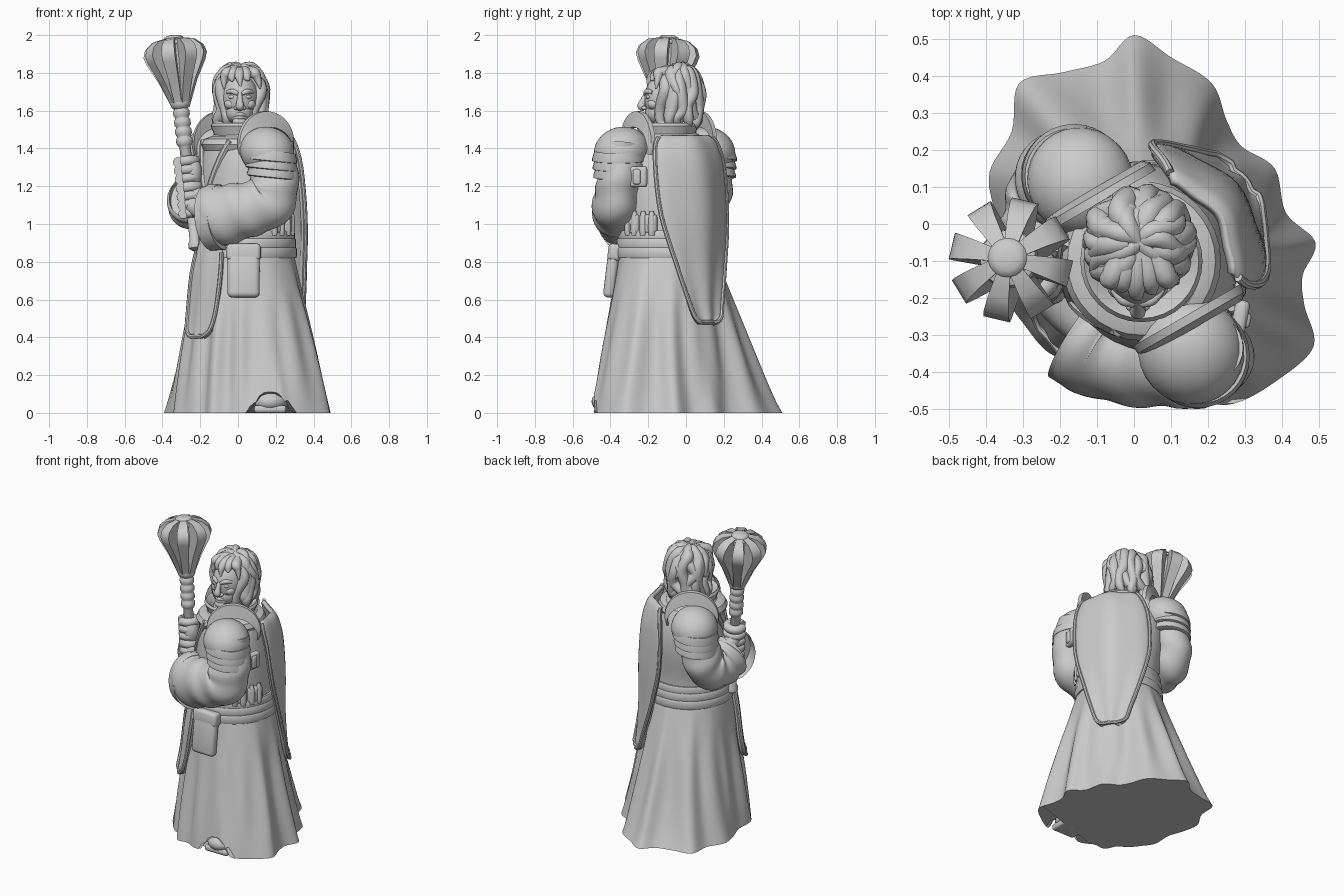
import bpy, bmesh, math, random
from math import sin, cos, pi, radians
from mathutils import Vector as V, Matrix

if "Cube" in bpy.data.objects:
    bpy.data.objects.remove(bpy.data.objects["Cube"])

random.seed(4)
LEFT = V((.5, -.866, 0))          # torso's left (body is twisted on the legs)
FACE = V((-.866, -.5, 0))         # direction the chest faces
WAIST = V((.04, -.1, 0))
Z = V((0, 0, 1))


def finish(name, bm):
    bmesh.ops.recalc_face_normals(bm, faces=bm.faces)
    me = bpy.data.meshes.new(name)
    bm.to_mesh(me)
    bm.free()
    ob = bpy.data.objects.new(name, me)
    bpy.context.collection.objects.link(ob)
    return ob


def loft(name, rings, closed=True, caps=True, hollow=0):
    bm = bmesh.new()
    vs = [[bm.verts.new(p) for p in r] for r in rings]
    n = len(vs[0])
    for a, b in zip(vs, vs[1:]):
        for i in range(n if closed else n - 1):
            j = (i + 1) % n
            bm.faces.new((a[i], a[j], b[j], b[i]))
    if caps:
        bm.faces.new(vs[0])
        end = bm.faces.new(vs[-1])
        if hollow:                # recessed sleeve opening
            d = (sum(rings[-2], V()) - sum(rings[-1], V())).normalized()
            bmesh.ops.inset_region(bm, faces=[end], thickness=.015)
            for v in end.verts:
                v.co += d * hollow
    return finish(name, bm)


def spline(pts, n, closed=False):
    out, m = [], len(pts)
    get = (lambda i: pts[i % m]) if closed else (lambda i: pts[max(0, min(m - 1, i))])
    for i in range(m if closed else m - 1):
        p = [get(i + k) for k in (-1, 0, 1, 2)]
        for s in range(n):
            t = s / n
            out.append([.5 * (2*b + (c-a)*t + (2*a-5*b+4*c-d)*t*t + (3*b-a-3*c+d)*t**3)
                        for a, b, c, d in zip(*p)])
    return out if closed else out + [list(pts[-1])]


def tube(name, pts, n=10, seg=5, ref=(0, 1, 0), flat=1, ripple=0, hollow=0):
    """Tube along (x, y, z, radius) points; ripple adds cloth folds."""
    path = spline(pts, seg)
    side, rings = V(ref), []
    for i, p in enumerate(path):
        a, b = path[max(0, i - 1)], path[min(len(path) - 1, i + 1)]
        t = (V(b[:3]) - V(a[:3])).normalized()
        side = (side - t * side.dot(t)).normalized()
        up = t.cross(side)
        ring = []
        for k in range(n):
            w = 2 * pi * k / n
            r = p[3] + ripple * sin(i * .8 + 2 * sin(w + .5))
            ring.append(V(p[:3]) + side * cos(w) * r * flat + up * sin(w) * r)
        rings.append(ring)
    return loft(name, rings, hollow=hollow)


def lathe(name, prof, M=Matrix(), n=32):
    return loft(name, [[M @ V((r * cos(2*pi*k/n), r * sin(2*pi*k/n), z)) for k in range(n)]
                       for r, z in prof])


def ball(name, loc, size, rot=0, tilt=0):
    bm = bmesh.new()
    M = Matrix.Translation(loc) @ Matrix.Rotation(rot, 4, 'Z') @ Matrix.Rotation(tilt, 4, 'Y')
    bmesh.ops.create_uvsphere(bm, u_segments=28, v_segments=16, radius=1,
                              matrix=M @ Matrix.Diagonal((*size, 1)))
    return finish(name, bm)


def box(name, loc, size, rot=0, tilt=0, bevel=.015):
    bm = bmesh.new()
    M = Matrix.Translation(loc) @ Matrix.Rotation(rot, 4, 'Z') @ Matrix.Rotation(tilt, 4, 'X')
    bmesh.ops.create_cube(bm, size=1, matrix=M @ Matrix.Diagonal((*size, 1)))
    bmesh.ops.bevel(bm, geom=bm.edges[:], offset=bevel, segments=3, profile=.5, affect='EDGES')
    return finish(name, bm)


def panel(name, rows, cols=18, wave=.006):
    """Cloth panel wrapped round the waist axis; rows are (z, angle0, angle1, radius)."""
    grid = []
    for z, a0, a1, R in spline(rows, 6):
        row = []
        for k in range(cols + 1):
            a = radians(a0 + (a1 - a0) * k / cols)
            r = R + wave * cos(k / cols * 4 * pi)
            row.append(WAIST + V((r * cos(a), r * sin(a), z)))
        grid.append(row)
    ob = loft(name, grid, closed=False, caps=False)
    ob.modifiers.new("thickness", 'SOLIDIFY').thickness = .025
    edge = [r[0] for r in grid[3::3]] + grid[-1][3:-1:4] + [r[-1] for r in grid[:2:-3]]
    tube(name + "_hem", [(*p, .012) for p in edge], n=8, seg=2, ref=(.3, .5, .8))


# Robe skirt: folded outline at the ground blended into the waist ellipse
outline = [(0, .51), (.1, .45), (.21, .38), (.25, .28), (.29, .21), (.38, .15), (.41, .03),
           (.49, -.05), (.455, -.14), (.46, -.22), (.485, -.33), (.39, -.42), (.27, -.485), (.16, -.48),
           (.02, -.485), (-.06, -.45), (-.14, -.45), (-.18, -.38), (-.24, -.34), (-.29, -.28),
           (-.34, -.2), (-.34, -.08), (-.375, .03), (-.39, .14), (-.33, .25), (-.31, .38), (-.19, .41), (-.08, .44)]
base = [V((x, y, 0)) for x, y in spline(outline, 6, True)]
rings = []
for i in range(19):
    t = i / 18
    ring = []
    for p in base:
        d = (p - WAIST).normalized()
        w = math.atan2(d.y, d.x)
        q = p.lerp(WAIST + d * .25, t ** (.97 - .1 * d.y)) + d * .009 * cos(15 * w) * sin(pi * min(1, t * 1.3))
        lift = .11 * math.exp(-((p.x - .17) / .085) ** 4) if p.y < -.3 else 0
        q.z = lift * (1 - t) ** 2 + .87 * t
        ring.append(q)
    rings.append(ring)
loft("robe_skirt", rings)
ball("boot", (.17, -.4, .06), (.095, .1, .062))
box("boot_sole", (.17, -.4, .02), (.17, .17, .04))

# Torso, twisted toward the mace
rings = []
for z, wl, wf, cx, cy in spline([(.84, .25, .25, .04, -.1), (1.0, .25, .24, .04, -.1), (1.2, .265, .23, .03, -.09),
                                 (1.36, .25, .2, .02, -.09), (1.46, .18, .16, .02, -.09), (1.5, .1, .1, .02, -.09)], 4):
    rings.append([V((cx, cy, z)) + LEFT * wl * cos(2*pi*k/40) + FACE * wf * sin(2*pi*k/40) for k in range(40)])
loft("torso", rings)
for s in (-1, 1):      # robe lapels crossing on the chest
    pts = [(.02, -.09, 1.44, .14, .15), (.02, -.09, 1.36, .1, .18), (.03, -.09, 1.2, .03, .22), (.04, -.1, .96, -.06, .23)]
    tube("lapel", [(*(V((x, y, z)) + LEFT * l * s + FACE * f), .02) for x, y, z, l, f in pts], n=8)

# Collar and neck
C = Matrix.Translation((.02, -.1, 0))
lathe("mantle_collar", [(.2, 1.39), (.215, 1.42), (.2, 1.45), (.16, 1.465)], C)
lathe("neck_collar", [(.13, 1.42), (.145, 1.47), (.165, 1.52), (.155, 1.535), (.135, 1.52), (.1, 1.48)], C)
lathe("neck", [(.075, 1.45), (.07, 1.6)], C)

# Belt of stacked bands
for z, r in ((.85, .272), (.897, .268), (.94, .262)):
    lathe("belt_band", [(r - .03, z - .03), (r - .004, z - .03), (r, z - .02), (r, z + .017), (r - .005, z + .026), (r - .03, z + .026)],
          Matrix.Translation(WAIST), 40)

# Belt pouch, vials and buckles
box("belt_pouch", (.03, -.392, .745), (.17, .06, .27), -.05, -.12, .025)
box("belt_pouch_flap", (.03, -.375, .85), (.18, .07, .09), -.05, -.1, .02)
for a in (-48, -24):
    d = V((cos(radians(a)), sin(radians(a)), 0))
    for k in (-.025, .025):
        p = WAIST + d * .255 + d.cross(Z) * k
        tube("belt_vial", [(*(p + Z * z), r) for z, r in ((.94, .016), (.97, .02), (1.03, .018), (1.07, .01))], n=10)
    box("belt_holder", WAIST + d * .245 + Z * 1.0, (.04, .1, .1), radians(a))
box("arm_buckle", (.285, -.26, 1.25), (.04, .11, .11), -.2)
box("arm_buckle_strap", (.3, -.26, 1.25), (.03, .04, .08), -.2, 0, .01)

# Back cape and front tabard
panel("cape", [(1.47, -8, 74, .225), (1.43, -13, 80, .26), (1.3, -12, 87, .295), (1.05, -6, 87, .312),
               (.8, 8, 75, .312), (.6, 20, 63, .322), (.51, 26, 58, .332), (.48, 31, 50, .337)])
panel("tabard", [(.92, 205, 242, .265), (.75, 201, 244, .3), (.55, 201, 241, .322), (.44, 204, 236, .337), (.405, 212, 228, .342)], 10, .003)

# Sleeves
tube("left_sleeve", [(.17, -.335, 1.42, .12), (.19, -.355, 1.24, .13), (.16, -.37, 1.12, .142), (.06, -.37, 1.08, .147),
                     (-.06, -.345, 1.05, .16), (-.15, -.29, 1.035, .175)], 32, 8, flat=.85, ripple=.006, hollow=.08)
tube("right_sleeve", [(-.15, .12, 1.42, .12), (-.19, .12, 1.25, .13), (-.215, .09, 1.14, .14), (-.235, .01, 1.11, .14),
                      (-.25, -.07, 1.13, .14), (-.255, -.12, 1.15, .13)], 32, 8, ref=(1, 0, 0), flat=.85, ripple=.006, hollow=.05)
tube("left_forearm", [(-.08, -.31, 1.04, .06), (-.18, -.24, 1.07, .055), (-.24, -.18, 1.1, .05)])
tube("right_forearm", [(-.24, 0, 1.13, .06), (-.26, -.07, 1.2, .055), (-.275, -.12, 1.27, .05)], ref=(1, 0, 0))

# Shoulder armour: dome, overlapping lames and standing crescent on each side
for side, s, c in (("left", 1, V((.16, -.352, 1.385))), ("right", -1, V((-.15, .125, 1.385)))):
    ball(side + "_shoulder_dome", c - LEFT * .012 * s, (.15, .143, .128), radians(-60), .3 * s)
    for k in range(3):
        M = (Matrix.Translation(c + V((.014 * s, -.004 * s, -.02)) + V((.005 * s, 0, -.044)) * k)
             @ Matrix.Rotation(.1 * s, 4, 'Y'))
        r = .141 - .003 * k
        lathe(side + "_shoulder_lame", [(r - .03, .02), (r - .012, .022), (r, -.018), (r, -.03), (r - .012, -.034), (r - .04, -.03)], M)
    o = V((.15, -.26, 1.43)) if s > 0 else V((-.095, .075, 1.43))
    rings = []
    for i in range(29):
        a = pi * (i / 28 * 1.25 - .125)
        d = -FACE * cos(a) + Z * sin(a)
        w = .085 * max(.15, sin(pi * i / 28))
        rings.append([o + d * (.168 - w) + LEFT * s * .025, o + d * .166 + LEFT * s * .008,
                      o + d * .168 - LEFT * s * .016, o + d * (.166 - w) - LEFT * s * .01])
    loft(side + "_shoulder_crescent", rings)

# Flanged mace
P0, P1 = V((-.222, -.17, .86)), V((-.343, -.09, 1.995))
L = (P1 - P0).length
M = Matrix.Translation(P0) @ (P1 - P0).to_track_quat('Z', 'Y').to_matrix().to_4x4()
prof = [(.02, 0), (.038, .015), (.038, .04), (.028, .055), (.03, .55)]
for k in range(4):
    z = .56 + .05 * k
    prof += [(.036, z), (.044, z + .012), (.044, z + .034), (.036, z + .046)]
prof += [(.048, L - .38), (.055, L - .36), (.05, L - .33), (.075, L - .1), (.06, L - .02)]
lathe("mace_shaft", prof, M, 24)
lathe("mace_cap", [(.08, L - .045), (.075, L - .025), (.055, L - .018), (.05, L - .006), (.035, L + .002), (.012, L + .005)], M, 24)
fl = [(.03, L - .37), (.052, L - .36), (.1, L - .24), (.152, L - .14), (.165, L - .1), (.152, L - .06), (.11, L - .025), (.04, L - .01)]
for k in range(8):
    R = M @ Matrix.Rotation(2 * pi * k / 8 + .35, 4, 'Z')
    loft("mace_flange", [[R @ V((r, s * (.012 + .15 * r), z)) for r, z in fl] for s in (-1, 1)])

# Hands: curled fingers round the shaft
for name, h in (("right", .34), ("left", .2)):
    for k in range(4):
        pts = [(*(M @ V((.048 * cos(a), .048 * sin(a), h + .045 * k))), .027) for a in [k2 * .8 for k2 in range(8)]]
        tube(name + "_finger", pts, 10, 3, ref=(0, 0, 1))
    ball(name + "_palm", M @ V((0, .03, h + .07)), (.05, .05, .085))

# Face
ball("head", (.01, -.1, 1.665), (.098, .12, .14))
ball("jaw", (.008, -.138, 1.59), (.074, .08, .066))
ball("chin", (.008, -.2, 1.54), (.038, .032, .026))
tube("nose", [(.01, -.21, 1.69, .012), (.01, -.228, 1.65, .017), (.01, -.236, 1.622, .022), (.01, -.22, 1.605, .01)], ref=(1, 0, 0))
for x in (-.022, .022):
    pts = [(.01 + x * .5, -.216, 1.688, .01), (.01 + x * 1.8, -.206, 1.702, .014), (.01 + x * 3, -.177, 1.697, .01)]
    tube("brow", pts, ref=(0, 0, 1))
    ball("eye", (.01 + x * 1.8, -.197, 1.672), (.021, .016, .012))
    ball("nostril", (.01 + x * .9, -.221, 1.614), (.013, .014, .011))
    ball("cheek", (.01 + x * 2.1, -.17, 1.635), (.036, .034, .03))
for z in (1.58, 1.565):
    tube("lip", [(-.03, -.19, z - .008, .006), (.01, -.217, z, .012), (.05, -.19, z - .008, .006)], ref=(0, 0, 1))

# Hair: cap plus thick tousled locks in two layers
ball("hair_cap", (.015, -.045, 1.69), (.122, .118, .132))
for layer, count in ((0, 15), (1, 9)):
    for k in range(count):
        a = radians(-44 + 268 * (k + .4 * layer) / (count - 1 + layer))
        pts = [(.02, 1.80, .04), (.08, 1.785, .042), (.112, 1.71, .042), (.108, 1.62, .038), (.115, 1.55, .03), (.1, 1.5, .006)]
        if layer:      # shorter top locks
            pts = [(.0, 1.81, .025), (.05, 1.812, .034), (.1, 1.775, .034), (.125, 1.7, .026), (.14, 1.65, .005)]
        lock = []
        for i, (r, z, w) in enumerate(pts):
            b = a + random.uniform(-.3, .3) * (i > 0)
            r += random.uniform(-.01, .01)
            lock.append((.012 + r * cos(b), -.047 + r * .96 * sin(b), z + random.uniform(-.015, .014), w))
        tube("hair_lock", lock, 12, 5, ref=(-sin(a), cos(a), 0), flat=.85)
for x, drop in ((-.085, .03), (-.045, -.01), (-.005, .02), (.035, -.015), (.09, .03)):
    tube("hair_fringe", [(.012 + x * .4, -.06, 1.8, .036), (.012 + x * .8, -.14, 1.8, .032), (.012 + x, -.188 + abs(x) * .45, 1.775, .022),
                         (.02 + x * 1.1, -.205 + abs(x) * .5, 1.745 - drop, .004)], 10, 4, ref=(1, 0, 0))

# Smooth shading with crisp armour edges
bpy.ops.object.select_all(action='SELECT')
bpy.context.view_layer.objects.active = bpy.context.selected_objects[0]
bpy.ops.object.shade_smooth_by_angle(angle=radians(42))
